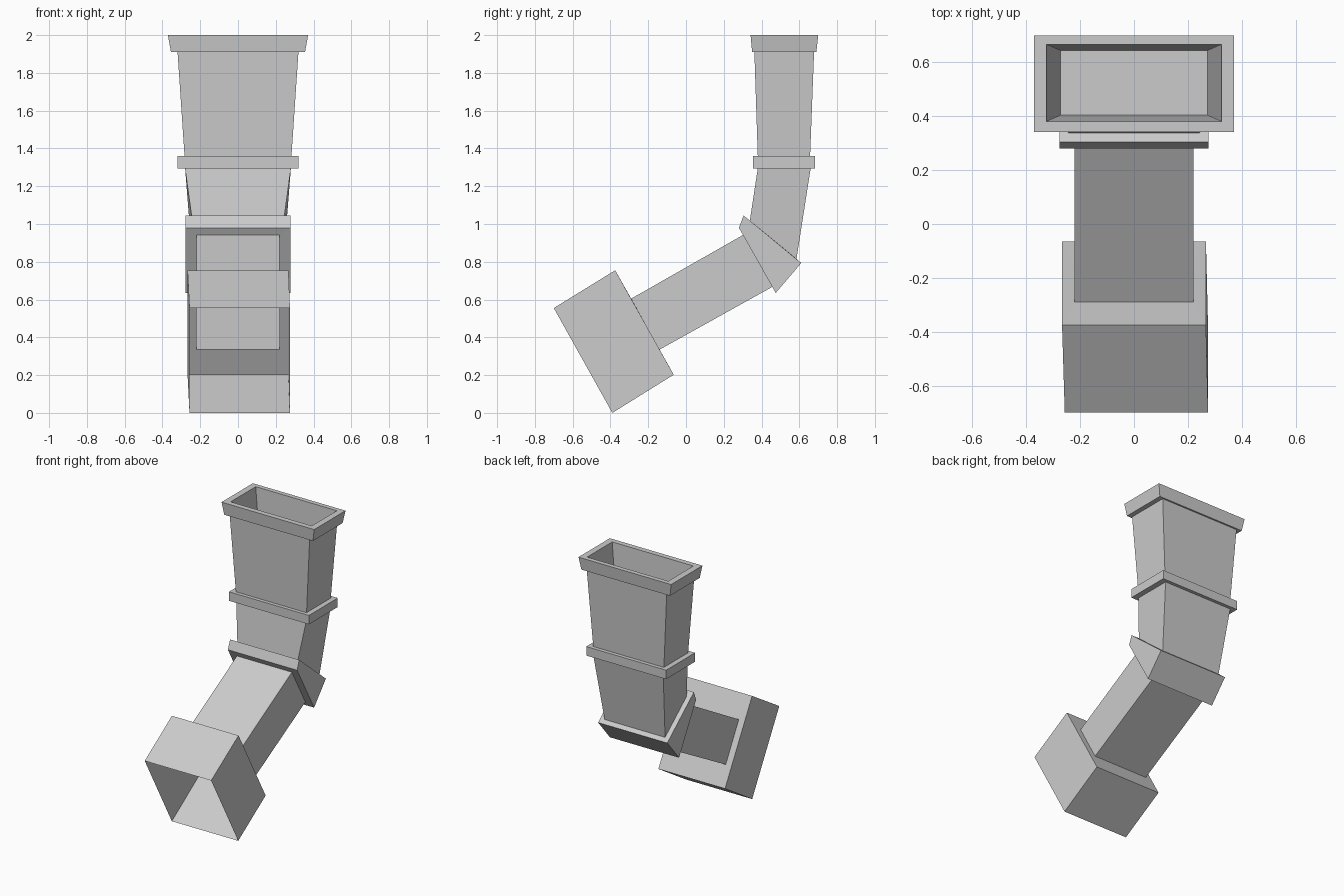
import bpy, bmesh

if "Cube" in bpy.data.objects:
    bpy.data.objects.remove(bpy.data.objects["Cube"])


def loop(hx, a, b, cx=0.0):
    """Rectangular section: half width, front (y, z), back (y, z), x offset."""
    return [(cx - hx, *a), (cx + hx, *a), (cx + hx, *b), (cx - hx, *b)]


def level(hx, y0, y1, z):
    return loop(hx, (y0, z), (y1, z))


def part(name, loops, cap=False):
    """Skin a series of rectangular sections into a thin-walled duct part."""
    bm = bmesh.new()
    rings = [[bm.verts.new(p) for p in l] for l in loops]
    for r, s in zip(rings, rings[1:]):
        for i in range(4):
            j = (i + 1) % 4
            bm.faces.new((r[i], r[j], s[j], s[i]))
    if cap:
        bm.faces.new(rings[-1])
    me = bpy.data.meshes.new(name)
    bm.to_mesh(me)
    bm.free()
    ob = bpy.data.objects.new(name, me)
    bpy.context.collection.objects.link(ob)
    return ob


# Sections shared by neighbouring parts
pipe_low = loop(0.22, (-0.29, 0.605), (-0.14, 0.335))
pipe_high = loop(0.22, (0.302, 0.942), (0.457, 0.667))
neck_low = loop(0.242, (0.338, 1.018), (0.585, 0.815))
neck_high = level(0.28, 0.38, 0.66, 1.295)
hopper_low = level(0.283, 0.38, 0.657, 1.36)
hopper_high = level(0.32, 0.362, 0.678, 1.91)

# Open outlet box at the bottom, slightly skewed to the right
part("outlet_box", [
    loop(0.266, (-0.70, 0.555), (-0.39, 0.0), 0.009),
    loop(0.267, (-0.375, 0.755), (-0.065, 0.202)),
    pipe_low])

# Sloping pipe
part("lower_pipe", [pipe_low, pipe_high])

# Wedge shaped collar at the bend
part("elbow_collar", [
    pipe_high,
    loop(0.277, (0.28, 0.98), (0.475, 0.635)),
    loop(0.277, (0.305, 1.045), (0.61, 0.793)),
    neck_low])

# Leaning neck
part("neck", [neck_low, neck_high])

# Thin band between neck and hopper
part("middle_band", [
    neck_high,
    level(0.32, 0.354, 0.684, 1.295),
    level(0.32, 0.354, 0.684, 1.36),
    hopper_low])

# Flared hopper
part("hopper", [hopper_low, hopper_high])

# Top rim with the recessed opening
part("top_rim", [
    hopper_high,
    level(0.355, 0.35, 0.69, 1.91),
    level(0.371, 0.342, 0.70, 2.0),
    level(0.325, 0.38, 0.667, 2.0),
    level(0.272, 0.404, 0.644, 1.55)], cap=True)
